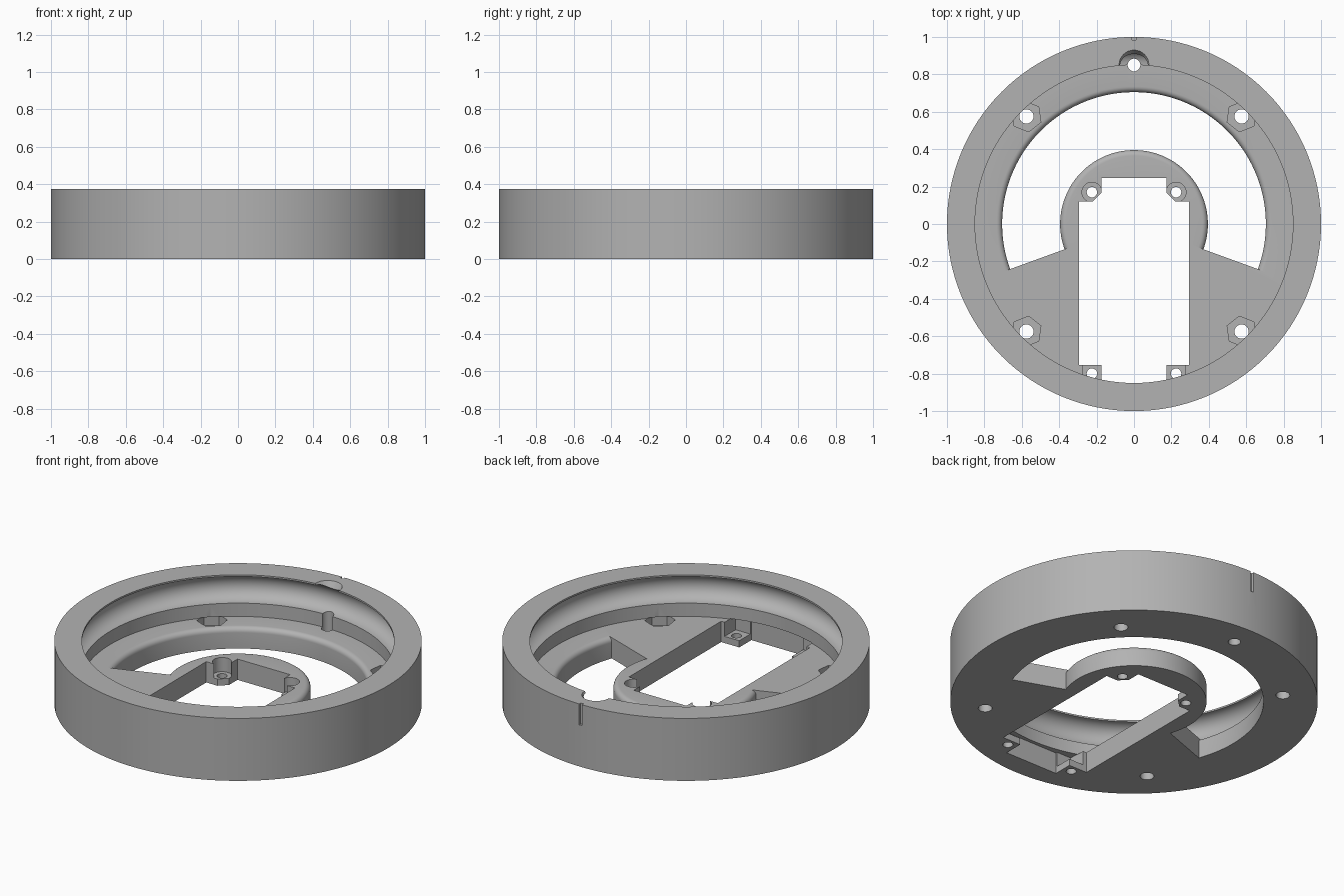
import bpy, bmesh
from math import sin, cos, pi, radians
from mathutils import Matrix

if "Cube" in bpy.data.objects:
    bpy.data.objects.remove(bpy.data.objects["Cube"], do_unlink=True)

FLOOR, TOP = 0.125, 0.375
INNER, LEDGE = 0.85, 0.04

grey = bpy.data.materials.new("plain grey")
grey.use_nodes = True
grey.diffuse_color = (0.45, 0.45, 0.45, 1)
grey.node_tree.nodes["Principled BSDF"].inputs["Base Color"].default_value = grey.diffuse_color


def finish(name, bm):
    bmesh.ops.recalc_face_normals(bm, faces=bm.faces)
    mesh = bpy.data.meshes.new(name)
    bm.to_mesh(mesh)
    bm.free()
    mesh.materials.append(grey)
    ob = bpy.data.objects.new(name, mesh)
    bpy.context.collection.objects.link(ob)
    return ob


def lathe(name, profile, start=0, sweep=360, steps=128):
    """Revolve a closed (radius, height) outline around z."""
    bm = bmesh.new()
    full = sweep == 360
    rings = []
    for i in range(steps if full else steps + 1):
        a = radians(start + sweep * i / steps)
        rings.append([bm.verts.new((r * cos(a), r * sin(a), z)) for r, z in profile])
    pairs = list(zip(rings, rings[1:]))
    if full:
        pairs.append((rings[-1], rings[0]))
    else:
        bm.faces.new(rings[0])
        bm.faces.new(rings[-1])
    n = len(profile)
    for p, q in pairs:
        for j in range(n):
            k = (j + 1) % n
            bm.faces.new((p[j], p[k], q[k], q[j]))
    return finish(name, bm)


def arc(r, z, radius, a0, a1, steps):
    angles = [radians(a0 + (a1 - a0) * i / steps) for i in range(steps + 1)]
    return [(r + radius * cos(a), z + radius * sin(a)) for a in angles]


def prism(name, x, y, z0, z1, r0, r1=None, sides=32, turn=0):
    bm = bmesh.new()
    place = Matrix.Translation((x, y, (z0 + z1) / 2)) @ Matrix.Rotation(radians(turn), 4, "Z")
    bmesh.ops.create_cone(bm, cap_ends=True, segments=sides, radius1=r0,
                          radius2=r0 if r1 is None else r1, depth=z1 - z0, matrix=place)
    return finish(name, bm)


def box(name, x0, x1, y0, y1, z0, z1):
    bm = bmesh.new()
    place = Matrix.Translation(((x0 + x1) / 2, (y0 + y1) / 2, (z0 + z1) / 2))
    size = Matrix.Diagonal((abs(x1 - x0), y1 - y0, z1 - z0, 1))
    bmesh.ops.create_cube(bm, size=1, matrix=place @ size)
    return finish(name, bm)


# Ring body with floor and a round groove inside the wall
groove = arc(INNER, 0.285, 0.08, 90, -90, 16)
body = lathe("ring_housing", [(0.05, 0), (1, 0), (1, TOP), (INNER, TOP)] + groove
             + [(INNER, FLOOR), (0.05, FLOOR)])

# Curved window in the floor, rounded along its upper edges
f = 0.03
window = ([(0.395, -0.1)] + arc(0.395 - f, FLOOR - f, f, 0, 90, 6) + [(0.395 - f, 0.2)]
          + [(0.705 + f, 0.2)] + arc(0.705 + f, FLOOR - f, f, 90, 180, 6) + [(0.705, -0.1)])
cutters = [lathe("window_cutter", window, -20, 220, 80)]

# Central slot with narrower ends
cutters += [box("slot_cutter", -0.295, 0.295, -0.755, 0.12, -0.1, 0.2),
            box("slot_end_cutter", -0.175, 0.175, -0.87, 0.245, -0.1, FLOOR + 0.003)]

for sx in (-1, 1):
    # Mounting tabs at the back of the slot
    cutters += [prism("tab_pocket_cutter", sx * 0.225, 0.17, LEDGE, 0.2, 0.053),
                prism("tab_corner_cutter", sx * 0.175, 0.12, -0.1, 0.2, 0.045, sides=4),
                prism("tab_hole_cutter", sx * 0.225, 0.17, -0.1, 0.2, 0.028, sides=24)]
    # Mounting tabs at the front of the slot
    cutters += [box("front_pocket_cutter", sx * 0.17, sx * 0.272, -0.86, -0.74, LEDGE, FLOOR + 0.003),
                prism("front_hole_cutter", sx * 0.225, -0.80, -0.1, 0.1, 0.028, sides=24)]
    # Hexagonal nut pockets with through holes
    for sy in (-1, 1):
        x, y = sx * 0.575, sy * 0.575
        cutters += [prism("nut_pocket_cutter", x, y, 0.06, FLOOR + 0.003, 0.083, sides=6,
                          turn=-8 * sx * sy),
                    prism("bolt_hole_cutter", x, y, -0.1, 0.15, 0.038)]

# Countersunk hole at the back wall and marker notch outside it
cutters += [prism("back_hole_cutter", 0, INNER, -0.1, 0.5, 0.034),
            prism("countersink_cutter", 0, INNER, 0.295, 0.385, 0.035, 0.0856),
            box("marker_cutter", -0.01, 0.01, 0.985, 1.1, 0.25, 0.5)]

for c in cutters:
    c.hide_render = True
    m = body.modifiers.new(c.name, "BOOLEAN")
    m.operation, m.solver, m.object = "DIFFERENCE", "EXACT", c

# Bake the cuts and discard the cutters
graph = bpy.context.evaluated_depsgraph_get()
cut_mesh = bpy.data.meshes.new_from_object(body.evaluated_get(graph))
body.modifiers.clear()
body.data = cut_mesh
cut_mesh.materials.clear()
cut_mesh.materials.append(grey)
for p in cut_mesh.polygons:
    p.material_index = 0
for c in cutters:
    bpy.data.objects.remove(c, do_unlink=True)

bpy.ops.object.select_all(action="DESELECT")
body.select_set(True)
bpy.context.view_layer.objects.active = body
bpy.ops.object.shade_smooth_by_angle(angle=radians(30))
